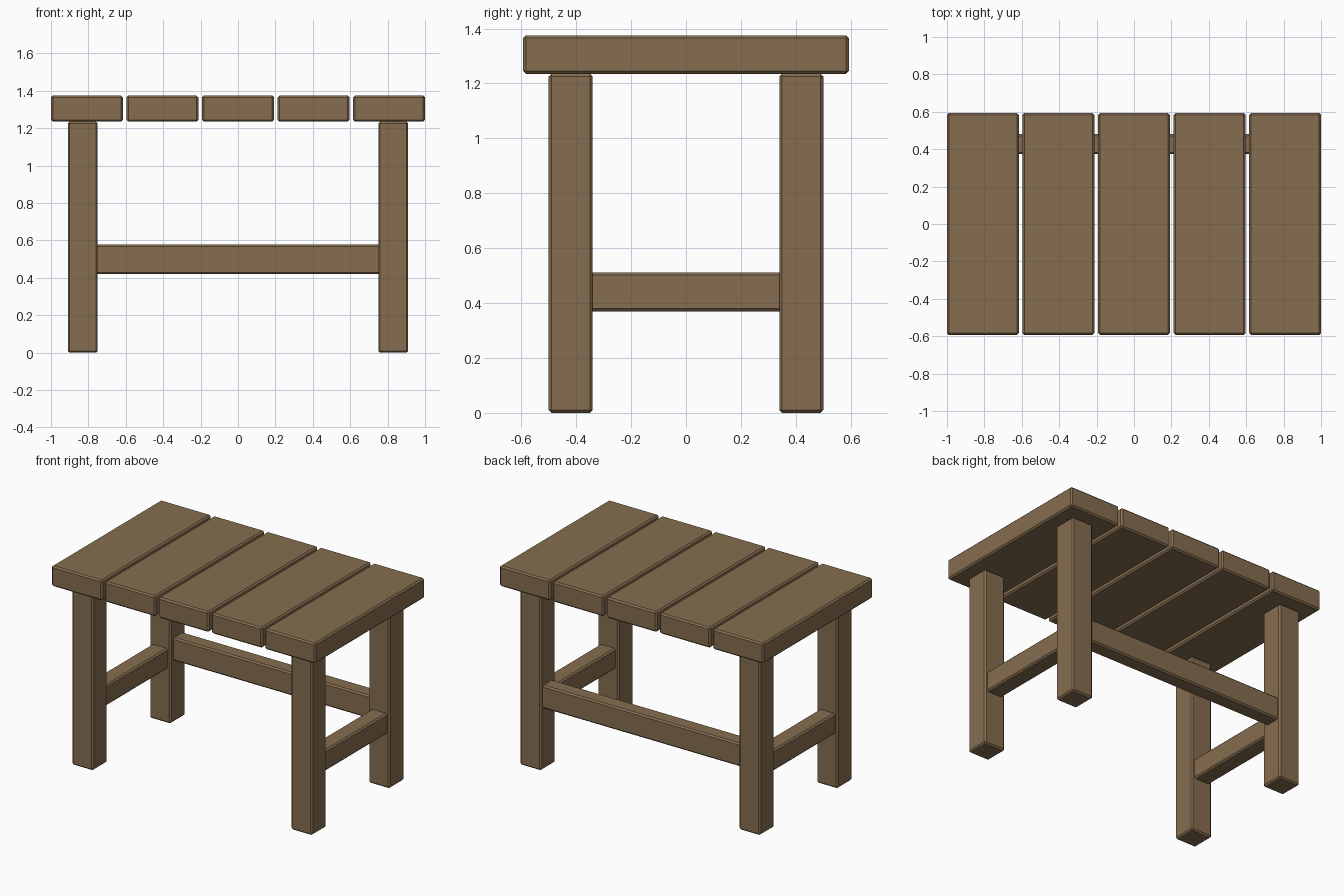
import bpy
import bmesh

if "Cube" in bpy.data.objects:
    bpy.data.objects.remove(bpy.data.objects["Cube"])

wood = bpy.data.materials.new("brown wood")
wood.diffuse_color = (0.24, 0.155, 0.08, 1.0)
wood.use_nodes = True
wood.node_tree.nodes["Principled BSDF"].inputs["Base Color"].default_value = wood.diffuse_color


def beam(name, lo, hi, chamfer=0.01):
    """Chamfered wooden block spanning the corners lo and hi."""
    bm = bmesh.new()
    bmesh.ops.create_cube(bm, size=1.0)
    for v in bm.verts:
        v.co = [(a + b) / 2 + c * (b - a) for a, b, c in zip(lo, hi, v.co)]
    bmesh.ops.bevel(bm, geom=bm.edges[:], offset=chamfer, segments=1,
                    profile=0.5, affect='EDGES')
    mesh = bpy.data.meshes.new(name)
    bm.to_mesh(mesh)
    bm.free()
    mesh.materials.append(wood)
    obj = bpy.data.objects.new(name, mesh)
    bpy.context.collection.objects.link(obj)
    return obj


TOP, UNDER = 1.375, 1.235

# Five table-top planks with narrow gaps
for i in range(5):
    x = (i - 2) * 0.404
    beam(f"top_plank_{i + 1}", (x - 0.192, -0.593, UNDER), (x + 0.192, 0.593, TOP))

for side, sx in (("left", -1), ("right", 1)):
    # Square legs
    for end, sy in (("front", -1), ("back", 1)):
        x, y = sx * 0.83, sy * 0.42
        beam(f"{end}_{side}_leg", (x - 0.08, y - 0.08, 0), (x + 0.08, y + 0.08, UNDER))
    # Side rail joining front and back legs
    x = sx * 0.832
    beam(f"{side}_rail", (x - 0.06, -0.37, 0.37), (x + 0.06, 0.37, 0.512))

# Long rail joining the back legs
beam("back_rail", (-0.78, 0.373, 0.42), (0.78, 0.48, 0.578))
